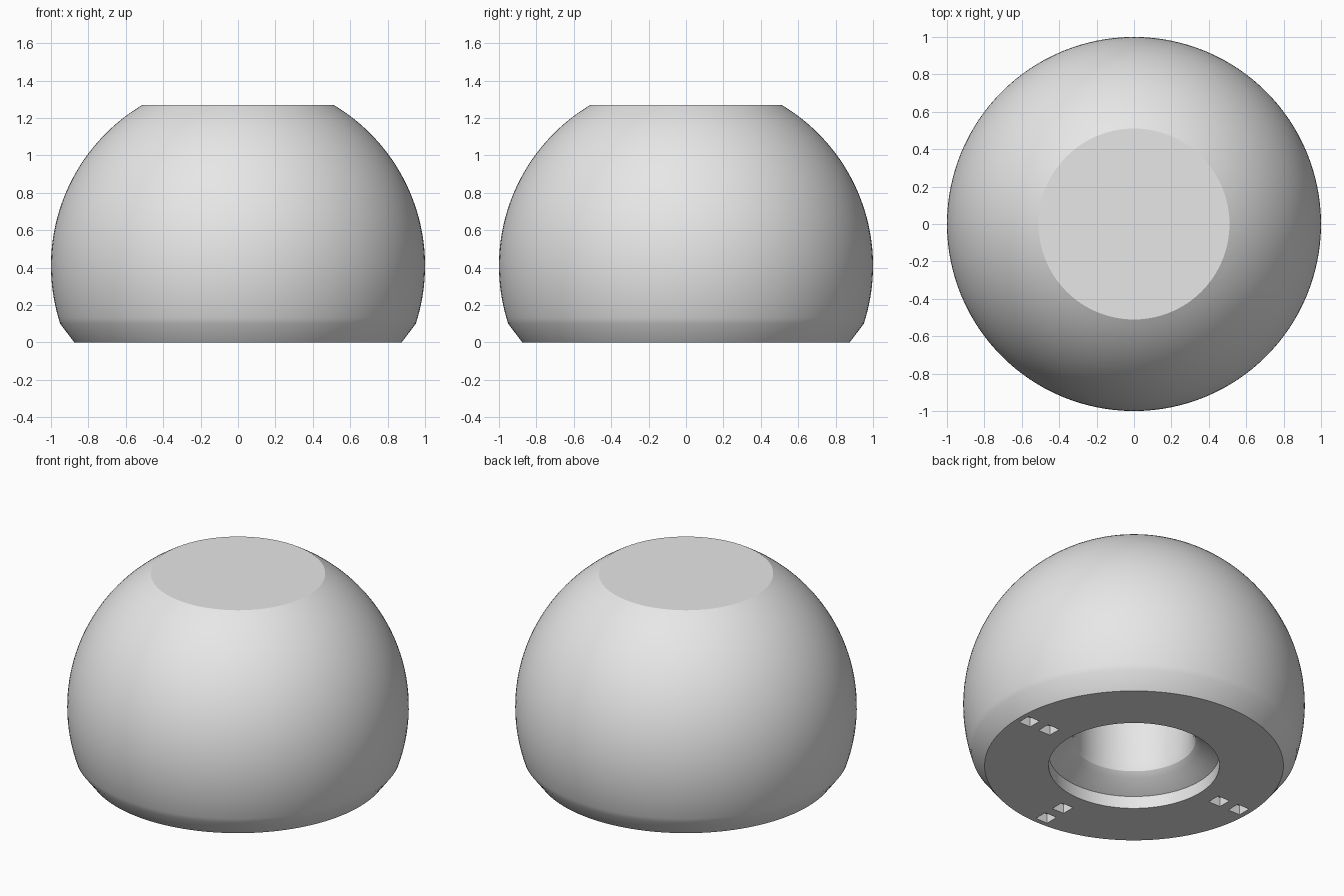
import bpy
import bmesh
from math import cos, sin, pi, radians
from mathutils import Matrix

SEGMENTS = 128
CENTRE_Z = 0.41

old = bpy.data.objects.get("Cube")
if old:
    bpy.data.objects.remove(old, do_unlink=True)

grey = bpy.data.materials.new("plain grey")
grey.use_nodes = True
colour = (0.8, 0.8, 0.8, 1)
grey.diffuse_color = colour
grey.node_tree.nodes["Principled BSDF"].inputs["Base Color"].default_value = colour


def finish(bm, name):
    """Turn a bmesh into a scene object with the grey material."""
    bmesh.ops.recalc_face_normals(bm, faces=bm.faces)
    mesh = bpy.data.meshes.new(name)
    bm.to_mesh(mesh)
    bm.free()
    mesh.materials.append(grey)
    obj = bpy.data.objects.new(name, mesh)
    bpy.context.collection.objects.link(obj)
    return obj


def lathe(name, profile):
    """Spin a (radius, height) profile around the z axis."""
    bm = bmesh.new()
    verts = [bm.verts.new((r, 0, z)) for r, z in profile]
    edges = [bm.edges.new(pair) for pair in zip(verts, verts[1:])]
    bmesh.ops.spin(bm, geom=verts + edges, cent=(0, 0, 0), axis=(0, 0, 1),
                   angle=2 * pi, steps=SEGMENTS)
    bmesh.ops.remove_doubles(bm, verts=bm.verts, dist=0.0001)
    return finish(bm, name)


# Round body: flat top, ball side, chamfered foot
top, foot = radians(59.3), radians(-18.1)
steps = 40
angles = [top + (foot - top) * i / steps for i in range(steps + 1)]
profile = [(0, CENTRE_Z + sin(top))]
profile += [(cos(a), CENTRE_Z + sin(a)) for a in angles]
profile += [(0.875, 0)]
# Underside socket: short lip, sloping shoulder, deep bore
profile += [(0.5, 0), (0.5, 0.08), (0.39, 0.14), (0.36, 0.17),
            (0.35, 0.21), (0.35, 0.75), (0, 0.75)]
body = lathe("round_body", profile)

# Square pockets in pairs on three sides of the underside
bm = bmesh.new()
for direction in (0, pi, -pi / 2):
    for radius in (0.65, 0.80):
        place = (Matrix.Rotation(direction, 4, "Z")
                 @ Matrix.Translation((radius, 0, 0))
                 @ Matrix.Diagonal((0.085, 0.085, 0.12, 1)))
        bmesh.ops.create_cube(bm, size=1, matrix=place)
cutter = finish(bm, "pocket_cutter")
cutter.hide_render = True

cut = body.modifiers.new("pockets", "BOOLEAN")
cut.operation = "DIFFERENCE"
cut.solver = "EXACT"
cut.object = cutter

bpy.ops.object.select_all(action="DESELECT")
body.select_set(True)
bpy.context.view_layer.objects.active = body
bpy.ops.object.modifier_apply(modifier=cut.name)
bpy.data.objects.remove(cutter, do_unlink=True)
bpy.ops.object.shade_smooth_by_angle(angle=radians(30))
